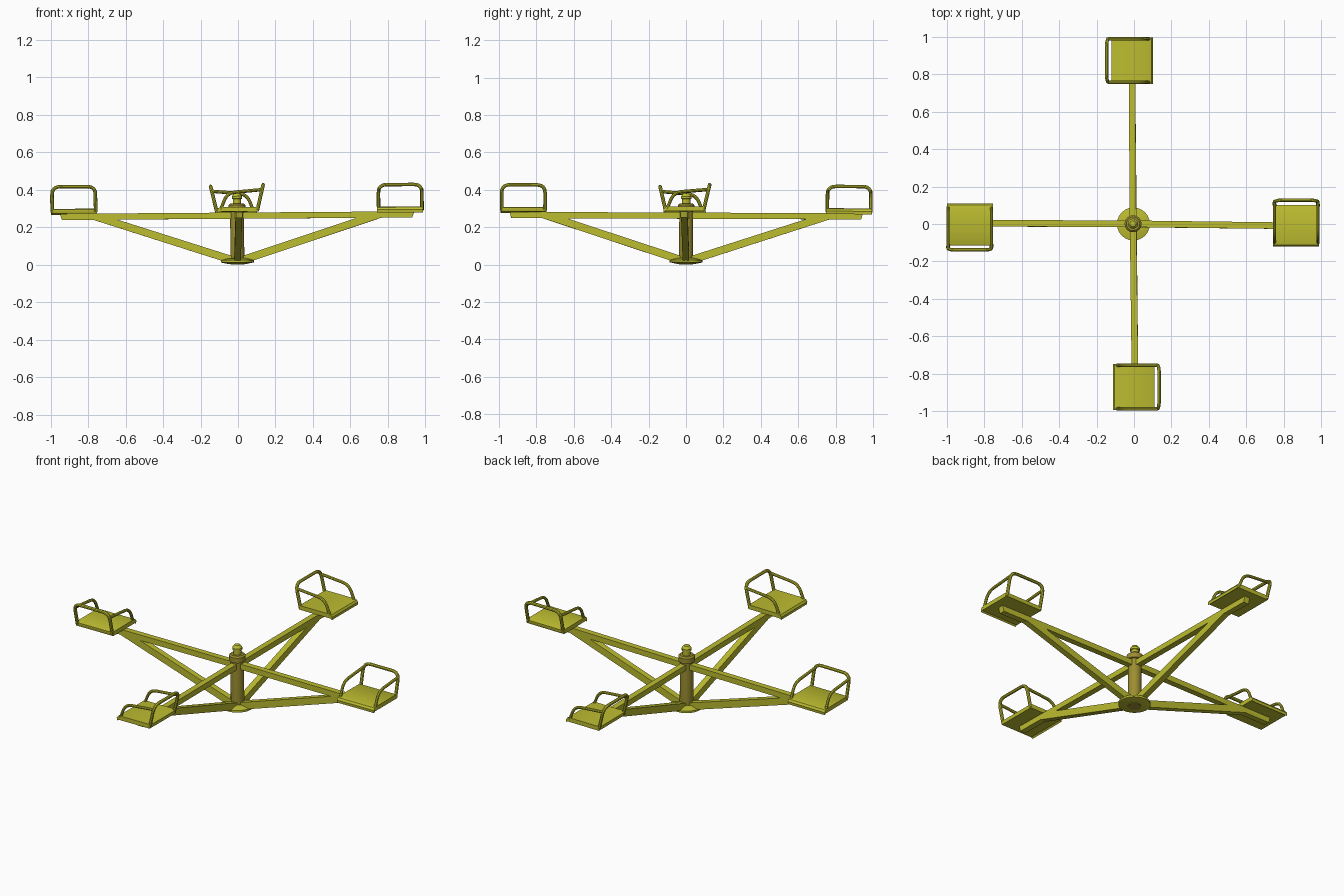
import bpy, bmesh, math
from mathutils import Matrix, Vector

if "Cube" in bpy.data.objects:
    bpy.data.objects.remove(bpy.data.objects["Cube"])

paint = bpy.data.materials.new("olive_yellow_paint")
paint.diffuse_color = (0.50, 0.50, 0.03, 1)
paint.use_nodes = True
paint.node_tree.nodes["Principled BSDF"].inputs["Base Color"].default_value = paint.diffuse_color
rust = bpy.data.materials.new("rusty_paint")
rust.diffuse_color = (0.33, 0.27, 0.03, 1)
rust.use_nodes = True
rust.node_tree.nodes["Principled BSDF"].inputs["Base Color"].default_value = rust.diffuse_color

# whole ride leans very slightly
LEAN = Matrix.Translation((-0.003, 0, 0)) @ Matrix.Rotation(-0.007, 4, 'Y') @ Matrix.Rotation(-0.004, 4, 'X')


def finish(ob, matrix, mat=paint, smooth=True):
    ob.data.transform(matrix)
    ob.data.materials.append(mat)
    if smooth:
        bpy.ops.object.select_all(action='DESELECT')
        ob.select_set(True)
        bpy.context.view_layer.objects.active = ob
        bpy.ops.object.shade_smooth_by_angle(angle=math.radians(35))
    return ob


def mesh_object(name, bm):
    bmesh.ops.recalc_face_normals(bm, faces=bm.faces)
    me = bpy.data.meshes.new(name)
    bm.to_mesh(me)
    bm.free()
    ob = bpy.data.objects.new(name, me)
    bpy.context.collection.objects.link(ob)
    return ob


def prism(name, profile, axis, length):
    """Extrude a closed profile along an axis vector."""
    bm = bmesh.new()
    face = bm.faces.new([bm.verts.new(p) for p in profile])
    out = bmesh.ops.extrude_face_region(bm, geom=[face])
    verts = [g for g in out["geom"] if isinstance(g, bmesh.types.BMVert)]
    bmesh.ops.translate(bm, verts=verts, vec=Vector(axis) * length)
    return mesh_object(name, bm)


def lathe(name, profile, sides=24):
    bm = bmesh.new()
    vs = [bm.verts.new((r, 0, z)) for r, z in profile]
    es = [bm.edges.new(p) for p in zip(vs, vs[1:])]
    bmesh.ops.spin(bm, geom=vs + es, axis=(0, 0, 1), cent=(0, 0, 0),
                   angle=2 * math.pi, steps=sides)
    bmesh.ops.remove_doubles(bm, verts=bm.verts, dist=1e-5)
    return mesh_object(name, bm)


def rounded(points, radius):
    """Replace the inner corners of a path with short arcs."""
    pts = [Vector(p) for p in points]
    path = [pts[0]]
    for a, b, c in zip(pts, pts[1:], pts[2:]):
        p = b + (a - b).normalized() * radius
        q = b + (c - b).normalized() * radius
        for i in range(7):
            t = i / 6
            path.append(p * (1 - t) ** 2 + b * 2 * t * (1 - t) + q * t * t)
    return path + [pts[-1]]


def tube(name, points, r, corner):
    path = rounded(points, corner)
    cu = bpy.data.curves.new(name, 'CURVE')
    cu.dimensions = '3D'
    cu.bevel_depth = r
    cu.bevel_resolution = 2
    cu.use_fill_caps = True
    sp = cu.splines.new('POLY')
    sp.points.add(len(path) - 1)
    for sp_pt, p in zip(sp.points, path):
        sp_pt.co = (*p, 1)
    ob = bpy.data.objects.new(name, cu)
    bpy.context.collection.objects.link(ob)
    bpy.ops.object.select_all(action='DESELECT')
    ob.select_set(True)
    bpy.context.view_layer.objects.active = ob
    bpy.ops.object.convert(target='MESH')
    return bpy.context.view_layer.objects.active


# centre post with foot flange, top collar and spindle cap
finish(lathe("base_flange", [(0, 0.004), (0.05, 0.004), (0.088, 0.012), (0.088, 0.024), (0.05, 0.034), (0, 0.034)]), LEAN)
finish(lathe("centre_post", [(0, 0), (0.037, 0), (0.037, 0.285), (0.045, 0.288), (0.045, 0.318),
                             (0.036, 0.326), (0, 0.326)]), LEAN, rust)
finish(lathe("spindle_cap", [(0, 0.32), (0.022, 0.32), (0.022, 0.35), (0.027, 0.352), (0.027, 0.365),
                             (0.016, 0.38), (0, 0.382)]), LEAN)

# arm name, sideways drift of the arm tip, seat offset
ARMS = [("right", -0.010, -0.015), ("back", 0.006, 0.0),
        ("left", -0.003, 0.0), ("front", 0.010, 0.0)]
W = 0.0175

for i, (side, drift, shift) in enumerate(ARMS):
    turn = LEAN @ Matrix.Rotation(i * math.pi / 2, 4, 'Z')
    arm = turn @ Matrix.Rotation(drift / 0.8, 4, 'Z')
    place = turn @ Matrix.Translation((0, shift, 0))

    # horizontal square beam reaching under the seat
    finish(prism(side + "_beam", [(0, -W, 0.245), (0.935, -W, 0.245), (0.945, -W, 0.278), (0, -W, 0.278)],
                 (0, 1, 0), 2 * W), arm, smooth=False)

    # diagonal brace from the foot of the post up to the beam
    finish(prism(side + "_brace", [(0.02, -W, 0.012), (0.055, -W, 0.012), (0.775, -W, 0.247),
                                   (0.645, -W, 0.247), (0.02, -W, 0.044)],
                 (0, 1, 0), 2 * W), arm, smooth=False)

    # seat pan with a rolled front lip
    pan = [(-0.105, 0.272), (-0.096, 0.279), (0.112, 0.279), (0.115, 0.284), (0.115, 0.300),
           (0.108, 0.304), (-0.085, 0.304), (-0.099, 0.300), (-0.107, 0.288)]
    finish(prism(side + "_seat", [(0.747, y, z) for y, z in pan], (1, 0, 0), 0.246), place)

    # back hoop leaning outwards
    lo, hi = 0.755, 0.987
    finish(tube(side + "_back_hoop", [(lo, 0.108, 0.285), (lo, 0.140, 0.422), (hi, 0.140, 0.422),
                                      (hi, 0.108, 0.285)], 0.0095, 0.045), place)

    # two armrests bending down to the front of the seat
    for label, x in (("inner", lo), ("outer", hi)):
        finish(tube(f"{side}_{label}_armrest", [(x, 0.133, 0.396), (x, -0.052, 0.380), (x, -0.088, 0.29)],
                    0.0085, 0.045), place)
